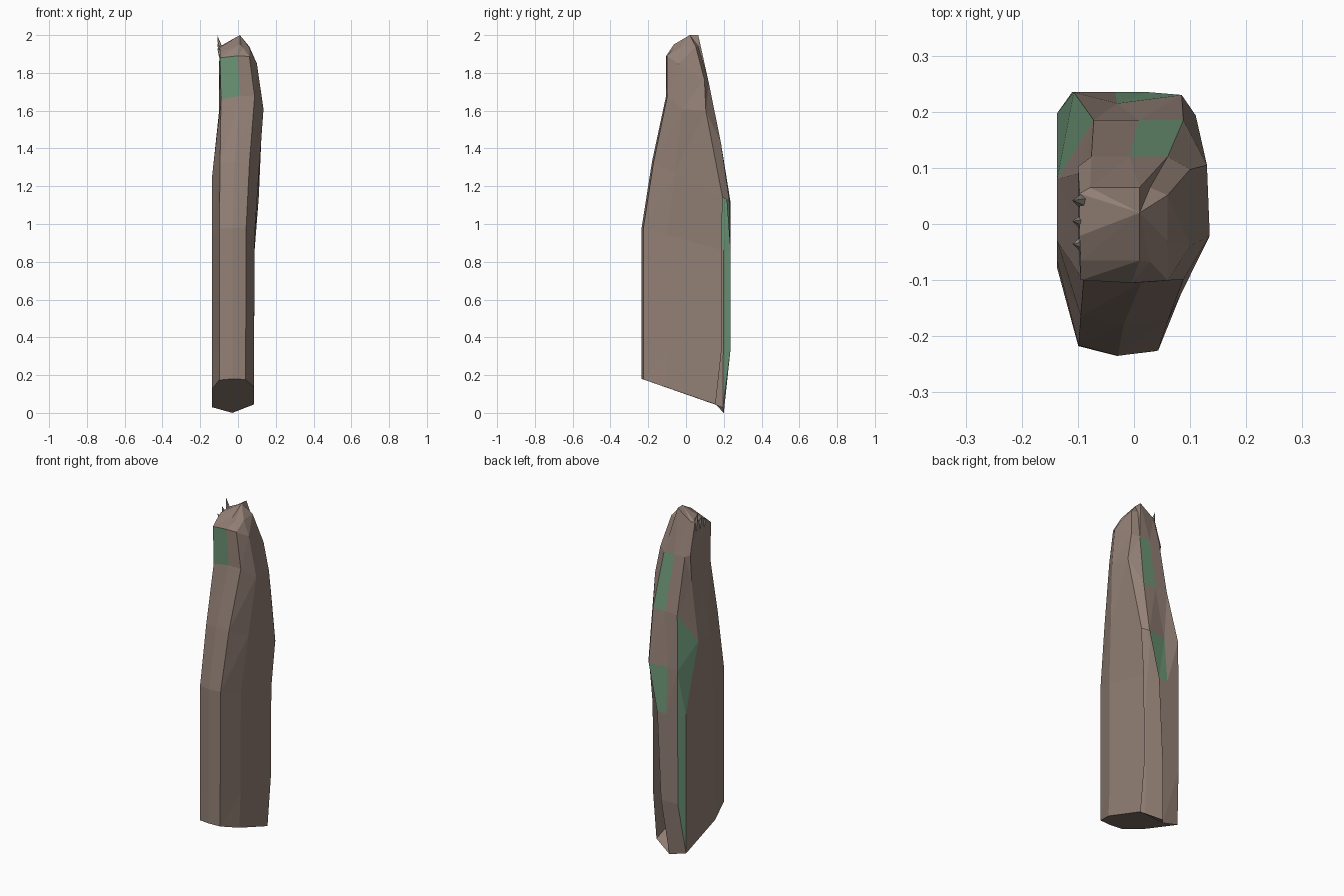
import bpy, bmesh
from mathutils import Vector

cube = bpy.data.objects.get("Cube")
if cube:
    bpy.data.objects.remove(cube, do_unlink=True)


def make_material(name, color):
    mat = bpy.data.materials.new(name)
    mat.use_nodes = True
    mat.diffuse_color = (*color, 1)
    shader = mat.node_tree.nodes["Principled BSDF"]
    shader.inputs["Base Color"].default_value = (*color, 1)
    shader.inputs["Roughness"].default_value = 0.9
    return mat


wood = make_material("brown wood", (0.29, 0.215, 0.18))
moss = make_material("green moss", (0.15, 0.30, 0.18))
pale = make_material("pale splinter wood", (0.36, 0.31, 0.27))


def make_object(name, bm, materials):
    mesh = bpy.data.meshes.new(name)
    bm.to_mesh(mesh)
    bm.free()
    for mat in materials:
        mesh.materials.append(mat)
    obj = bpy.data.objects.new(name, mesh)
    bpy.context.collection.objects.link(obj)
    return obj


# Cross-section of the trunk, as fractions of its width and depth
plan = {
    "front_l": (0.17, 0.04), "front_mid": (0.48, 0), "front_r": (0.8, 0.02),
    "right_front": (1, 0.29), "right_back": (1, 0.9),
    "back_r": (0.8, 1), "back_mid": (0.46, 1), "back_l": (0.12, 1),
    "left_back": (0, 0.92), "left_front": (0, 0.36),
}
names = list(plan)
count = len(names)

# Rings from the foot up: x range, y range, height at front and back
rings = [
    ((-0.137, 0.085), (-0.235, 0.2), (0.18, 0.03)),
    ((-0.137, 0.085), (-0.235, 0.235), (0.33, 0.33)),
    ((-0.137, 0.088), (-0.235, 0.235), (0.98, 0.85)),
    ((-0.137, 0.11), (-0.18, 0.235), (1.33, 1.12)),
    ((-0.1, 0.135), (-0.105, 0.185), (1.68, 1.43)),
    ((-0.1, 0.1), (-0.105, 0.12), (1.89, 1.75)),
    ((-0.097, 0.06), (-0.07, 0.065), (1.93, 1.94)),
]

# Knocked-about corners that leave the regular section
moved = {
    (0, "back_r"): (-0.03, 0.2, 0), (0, "back_mid"): (-0.03, 0.2, 0),
    (0, "back_l"): (-0.137, 0.195, 0.03), (0, "left_back"): (-0.137, 0.195, 0.03),
    (1, "back_r"): (0, 0.235, 0.33), (2, "back_r"): (0.025, 0.235, 0.85),
    (3, "back_r"): (0.085, 0.23, 1.12), (3, "back_mid"): (-0.03, 0.215, 1.12),
    (3, "left_back"): (-0.137, 0.08, 1.25), (4, "left_back"): (-0.1, 0.09, 1.6),
    (4, "front_l"): (-0.09, -0.1, 1.66), (4, "right_back"): (0.13, 0.105, 1.6),
    (5, "front_l"): (-0.095, -0.1, 1.88), (6, "front_l"): (-0.095, -0.065, 1.91),
    (6, "back_mid"): (0.01, 0.065, 2.0), (6, "front_mid"): (0.01, -0.065, 1.95),
}


def mix(pair, t):
    return pair[0] + (pair[1] - pair[0]) * t


def corner(level, name):
    if (level, name) in moved:
        return moved[level, name]
    xs, ys, zs = rings[level]
    u, v = plan[name]
    return mix(xs, u), mix(ys, v), mix(zs, v)


def is_mossy(level, name, half):
    if name == "back_l":
        return level < 3 or (level == 3 and half == 0)
    return (level, name) in {(4, "front_l"), (2, "back_r"), (4, "back_r")}


# Trunk: lofted skin, with an open split at the lower right of the back
bm = bmesh.new()
loops = [[bm.verts.new(corner(i, n)) for n in names] for i in range(len(rings))]
for i in range(len(rings) - 1):
    low, high = loops[i], loops[i + 1]
    for j, name in enumerate(names):
        if name == "right_back" and i < 3:
            continue
        k = (j + 1) % count
        if name == "back_l":
            halves = [(low[j], low[k], high[j]), (low[k], high[k], high[j])]
        else:
            halves = [(low[j], low[k], high[k]), (low[j], high[k], high[j])]
        for half, tri in enumerate(halves):
            bm.faces.new(tri).material_index = int(is_mossy(i, name, half))
bm.faces.new(reversed(loops[0]))
peak = bm.verts.new((0.01, 0.02, 2.0))
for j in range(count):
    bm.faces.new((loops[-1][j], loops[-1][(j + 1) % count], peak))
bmesh.ops.remove_doubles(bm, verts=bm.verts, dist=0.0005)
make_object("trunk", bm, [wood, moss])

# Splinters sticking up along the broken left rim
splinters = [(0.042, 2.0), (0.005, 1.96), (-0.035, 1.93)]
for number, (y, top) in enumerate(splinters, 1):
    base, tip = Vector((-0.083, y, 1.89)), Vector((-0.11, y, top))
    axis = tip - base
    bm = bmesh.new()
    bmesh.ops.create_cone(bm, cap_ends=True, segments=5, radius1=0.02,
                          radius2=0, depth=axis.length)
    turn = Vector((0, 0, 1)).rotation_difference(axis).to_matrix()
    bmesh.ops.rotate(bm, verts=bm.verts, cent=(0, 0, 0), matrix=turn)
    bmesh.ops.translate(bm, verts=bm.verts, vec=(base + tip) / 2)
    make_object(f"splinter_{number}", bm, [pale])
